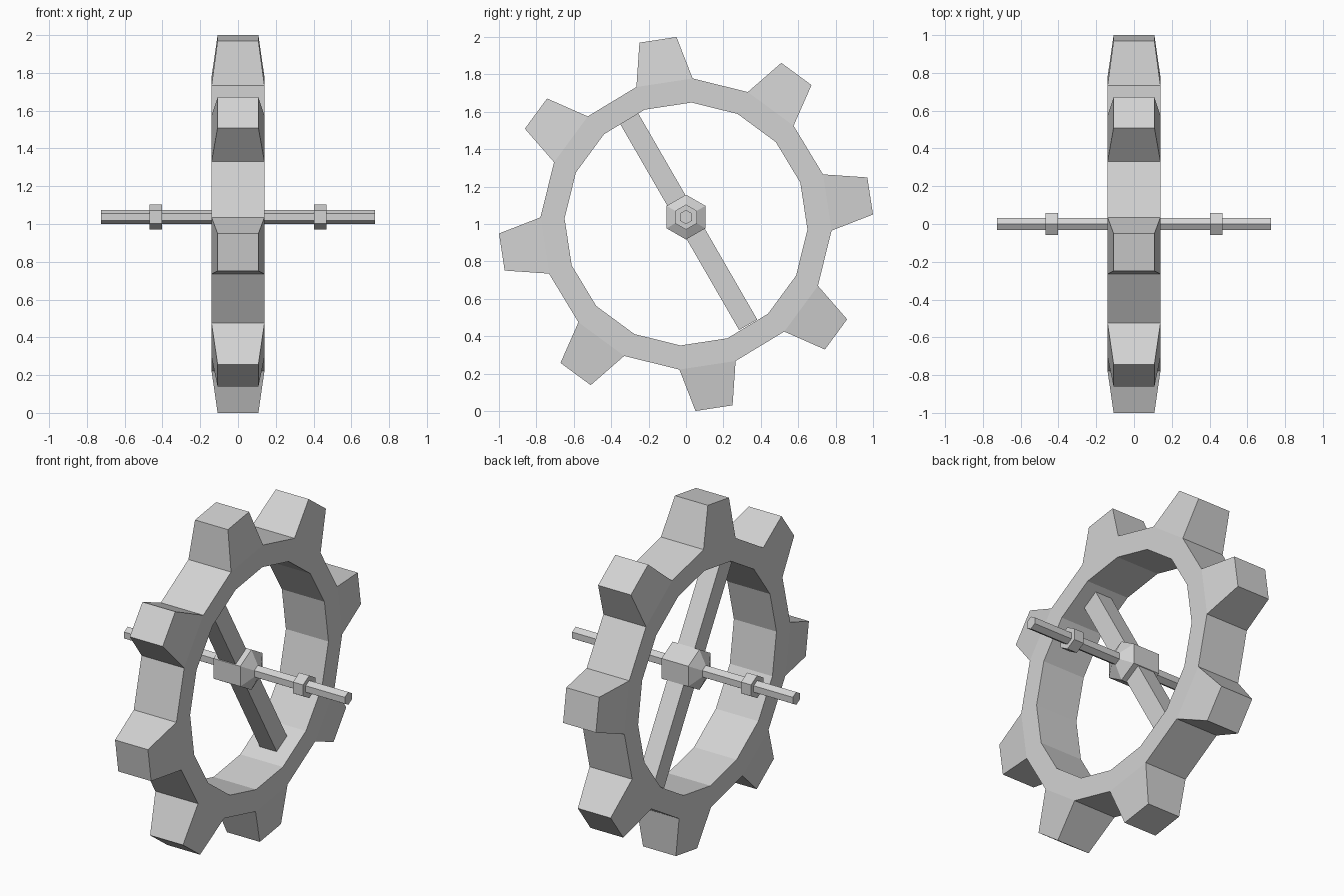
import bpy
import bmesh
from math import sin, cos, radians, pi
from mathutils import Matrix, Vector

if "Cube" in bpy.data.objects:
    bpy.data.objects.remove(bpy.data.objects["Cube"], do_unlink=True)

# One plain grey for everything
grey = bpy.data.materials.new("light_grey")
colour = (0.65, 0.65, 0.65, 1)
grey.diffuse_color = colour
grey.use_nodes = True
grey.node_tree.nodes["Principled BSDF"].inputs["Base Color"].default_value = colour

HUB_Z = 1.037


def finish(name, bm):
    bmesh.ops.recalc_face_normals(bm, faces=bm.faces)
    mesh = bpy.data.meshes.new(name)
    bm.to_mesh(mesh)
    bm.free()
    mesh.materials.append(grey)
    obj = bpy.data.objects.new(name, mesh)
    bpy.context.collection.objects.link(obj)
    return obj


def polar(x, radius, degrees, z=1.0):
    a = radians(degrees)
    return Vector((x, radius * cos(a), z + radius * sin(a)))


def hex_lathe(name, profile):
    """Six-sided solid along x from (x, radius) pairs."""
    bm = bmesh.new()
    rings = [[bm.verts.new(polar(x, r, 30 + 60 * i, HUB_Z)) for i in range(6)]
             for x, r in profile]
    for a, b in zip(rings, rings[1:]):
        for i in range(6):
            j = (i + 1) % 6
            bm.faces.new((a[i], a[j], b[j], b[i]))
    bm.faces.new(rings[0])
    bm.faces.new(rings[-1])
    return finish(name, bm)


# Gear ring: sixteen segments, every second one carries a tapered tooth
def gear(name, inner=0.65, outer=0.779, tip=1.001, half=0.14, tip_half=0.108):
    n, step, start = 16, 22.5, -2.6
    bm = bmesh.new()
    loops = []
    for x, r in ((half, inner), (half, outer), (-half, outer), (-half, inner)):
        loops.append([bm.verts.new(polar(x, r, start + step * i)) for i in range(n)])
    for i in range(n):
        j = (i + 1) % n
        for k in range(4):
            a, b = loops[k], loops[(k + 1) % 4]
            if k == 1 and i % 2 == 0:
                middle = start + step * (i + 0.5)
                base = (a[i], a[j], b[j], b[i])
                top = [bm.verts.new(polar(s * tip_half, tip, middle + t * 5.75))
                       for s, t in ((1, -1), (1, 1), (-1, 1), (-1, -1))]
                bm.faces.new(top)
                for m in range(4):
                    q = (m + 1) % 4
                    bm.faces.new((base[m], base[q], top[q], top[m]))
            else:
                bm.faces.new((a[i], a[j], b[j], b[i]))
    return finish(name, bm)


gear("toothed_ring")

# Axle, hub with cone ends, and the two collars
hex_lathe("axle", [(-0.725, 0.038), (0.725, 0.038)])
hex_lathe("hub", [(-0.13, 0.038), (-0.088, 0.12), (0.088, 0.12), (0.13, 0.038)])
for side, s in (("left", 1), ("right", -1)):
    hex_lathe(side + "_collar", [(s * 0.402, 0.067), (s * 0.468, 0.067)])

# Square spoke bar through the hub to the ring
bm = bmesh.new()
bmesh.ops.create_cube(bm, size=1, matrix=Matrix.Translation((0, 0, HUB_Z))
                      @ Matrix.Rotation(pi / 6, 4, "X")
                      @ Matrix.Diagonal((0.11, 0.112, 1.33, 1)))
finish("spoke_bar", bm)
